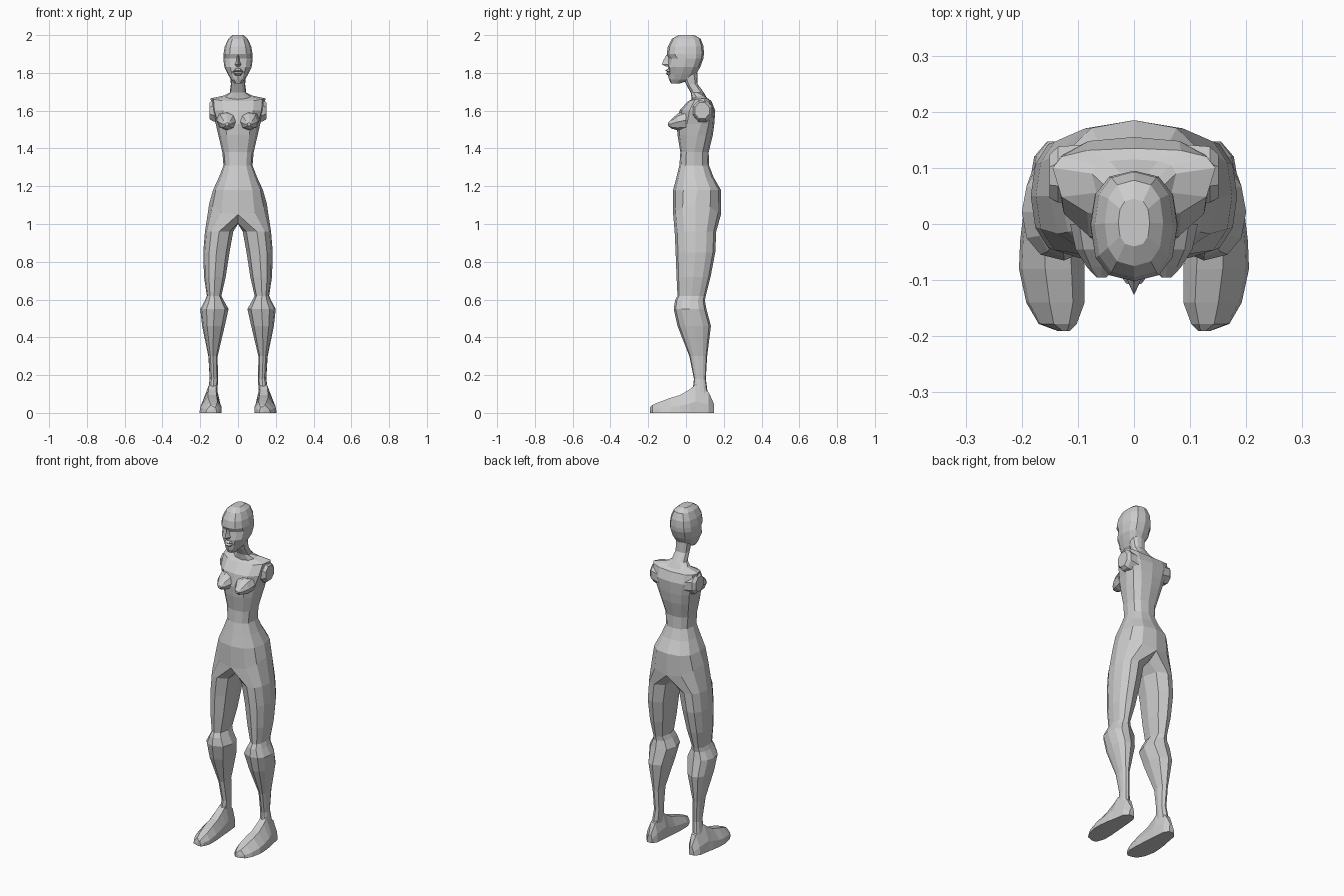
import bpy, bmesh
from math import sin, cos, radians, copysign

if "Cube" in bpy.data.objects:
    bpy.data.objects.remove(bpy.data.objects["Cube"])


def pw(v, p):
    return copysign(abs(v) ** p, v) if abs(v) > 1e-6 else 0.0


def half(z, w, yf, yb, ym=None, dip=0.0, p=0.8):
    """Half cross-section from front centre round the side to back centre."""
    ym = (yf + yb) / 2 if ym is None else ym
    pts = []
    for i in range(7):
        a = radians(-90 + 30 * i)
        s = pw(sin(a), p)
        y = ym + s * (yb - ym if s > 0 else ym - yf)
        pts.append([w * pw(cos(a), p), y, z - dip * s * s])
    return pts


def leg_ring(z, x0, x1, yf, yb):
    """Ten-sided leg cross-section, seven points outside and three inside."""
    cx, r, cy, d = (x0 + x1) / 2, (x1 - x0) / 2, (yf + yb) / 2, (yb - yf) / 2
    angs = [-90 + 30 * i for i in range(7)] + [135, 180, 225]
    return [[cx + r * pw(cos(radians(a)), .85), cy + d * pw(sin(radians(a)), .9), z] for a in angs]


def loft(bm, rings, closed, cap=(True, True)):
    vs = [[bm.verts.new(p) for p in r] for r in rings]
    n = len(rings[0])
    for a, b in zip(vs, vs[1:]):
        for i in range(n if closed else n - 1):
            j = (i + 1) % n
            bm.faces.new((a[i], a[j], b[j], b[i]))
    for r, c in zip((vs[0], vs[-1]), cap):
        if c:
            bm.faces.new(r)


def finish(name, bm):
    bmesh.ops.remove_doubles(bm, verts=bm.verts, dist=1e-4)
    bmesh.ops.recalc_face_normals(bm, faces=bm.faces)
    me = bpy.data.meshes.new(name)
    bm.to_mesh(me)
    bm.free()
    ob = bpy.data.objects.new(name, me)
    bpy.context.collection.objects.link(ob)
    m = ob.modifiers.new("mirror", 'MIRROR')
    m.use_clip = True
    return ob


# Neck, torso and legs as one half body
bm = bmesh.new()
hip = half(1.11, .152, -.068, .185, .05, .06)
torso = [half(*r) for r in (
    (1.80, .042, -.025, .06),
    (1.74, .038, .0, .062),
    (1.695, .044, .025, .095),
    (1.68, .075, .03, .115, .09, .02),
    (1.665, .145, .01, .135, .10, .015),
    (1.60, .14, -.035, .155, .09),
    (1.53, .118, -.05, .15, .08),
    (1.47, .104, -.045, .142, .06),
    (1.38, .083, -.03, .12),
    (1.31, .077, -.035, .122),
    (1.25, .100, -.05, .145),
    (1.18, .132, -.068, .185))]
loft(bm, torso + [hip], False, (True, False))
crotch = [[0, .125, 1.01], [0, .05, 1.0], [0, -.02, 1.005]]
legs = [leg_ring(*r) for r in (
    (.96, .025, .175, -.06, .16),
    (.85, .045, .184, -.055, .155),
    (.72, .065, .180, -.05, .13),
    (.62, .088, .165, -.045, .105),
    (.595, .075, .175, -.058, .10),
    (.55, .05, .20, -.065, .108),
    (.46, .07, .19, -.045, .132),
    (.30, .108, .157, .018, .112),
    (.18, .106, .150, .042, .105),
    (.07, .11, .165, .03, .12))]
loft(bm, [hip + crotch] + legs, True, (False, True))
finish("body", bm)

# Head, with sunken eyes and hollow cheeks
bm = bmesh.new()
head = [half(*r) for r in (
    (2.0, .028, -.04, .045),
    (1.98, .052, -.075, .078),
    (1.94, .070, -.096, .093),
    (1.90, .077, -.102, .095),
    (1.875, .078, -.094, .092),
    (1.83, .072, -.096, .075),
    (1.795, .055, -.097, .055),
    (1.765, .038, -.09, .03),
    (1.745, .020, -.08, -.03))]
for i in (1, 2):
    head[4][i][1] += .010
    head[6][i][1] += .006
loft(bm, head, False)
finish("head", bm)

# Nose and lips
bm = bmesh.new()
nose = [[[0, yt, z], [w, yb, z], [0, yb + .01, z]] for z, w, yt, yb in (
    (1.895, .007, -.104, -.09), (1.862, .010, -.122, -.088),
    (1.845, .018, -.127, -.088), (1.835, .014, -.108, -.088))]
loft(bm, nose, False)
finish("nose", bm)
bm = bmesh.new()
lips = [[[0, y, z], [.014, y + .004, z], [.03, -.083, 1.805]] for z, y in (
    (1.822, -.096), (1.813, -.110), (1.805, -.098), (1.797, -.108), (1.786, -.094))]
loft(bm, lips, False, (False, False))
finish("lips", bm)

# Breasts
bm = bmesh.new()
bust = []
for y, r, dz in ((.0, .056, .02), (-.045, .046, .01), (-.077, .026, 0), (-.095, .009, -.002)):
    bust.append([[.058 + r * cos(radians(45 * k)), y, 1.53 + dz + r * .95 * sin(radians(45 * k))]
                 for k in range(8)])
loft(bm, bust, True)
finish("breast", bm)

# Shoulder stumps where the arms end
bm = bmesh.new()
stump = [[[x, cy + r * .9 * cos(radians(45 * k + 22)), cz + r * sin(radians(45 * k + 22))]
          for k in range(8)] for x, r, cy, cz in (
    (.085, .062, .09, 1.59), (.135, .060, .088, 1.60), (.151, .046, .085, 1.60))]
loft(bm, stump, True)
finish("shoulder", bm)

# Feet, sections running heel to toe
bm = bmesh.new()
feet = []
for y, x0, x1, h in ((.147, .122, .155, .05), (.12, .105, .178, .11), (.05, .098, .19, .15),
                     (.02, .096, .197, .125), (-.03, .092, .203, .095), (-.08, .088, .205, .08),
                     (-.14, .088, .192, .058), (-.178, .102, .17, .042), (-.191, .115, .135, .03)):
    w = x1 - x0
    feet.append([[x0, y, 0], [x0, y, .45 * h], [x0 + .2 * w, y, h],
                 [x0 + .6 * w, y, h], [x1 - .05 * w, y, .4 * h], [x1, y, 0]])
loft(bm, feet, True)
finish("foot", bm)
